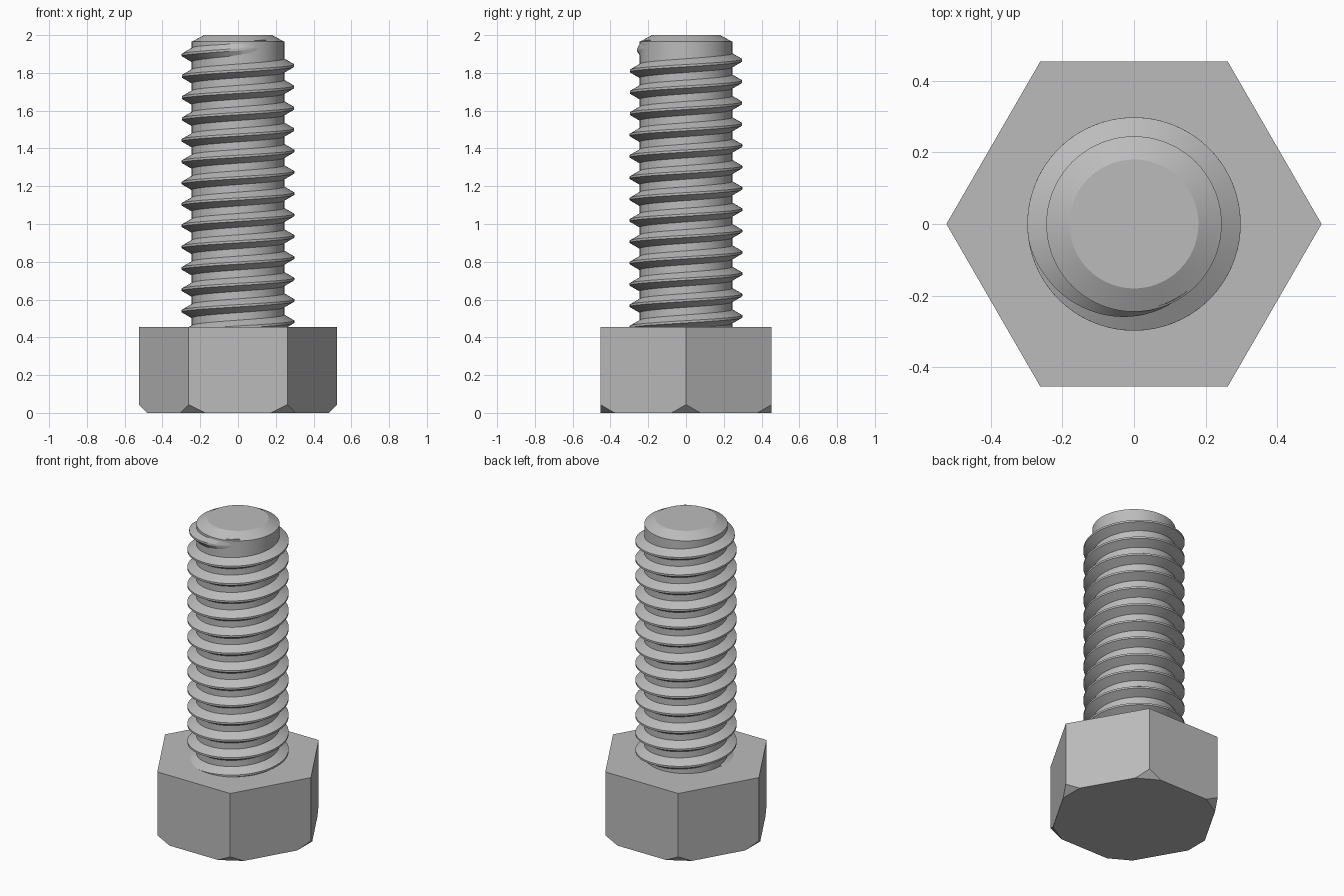
import bpy, bmesh
from math import cos, sin, pi, radians, tan

if "Cube" in bpy.data.objects:
    bpy.data.objects.remove(bpy.data.objects["Cube"], do_unlink=True)

HEAD_R, HEAD_H, CUT = 0.524, 0.455, 0.044
ROOT_R, CREST_R, TOP = 0.245, 0.298, 2.0
PITCH, CREST_W = 0.113, 0.012
SEGS = 72

steel = bpy.data.materials.new("steel_grey")
steel.use_nodes = True
grey = (0.5, 0.5, 0.5, 1)
steel.diffuse_color = grey
steel.node_tree.nodes["Principled BSDF"].inputs["Base Color"].default_value = grey


def finish(bm, name, smooth=False):
    bmesh.ops.recalc_face_normals(bm, faces=bm.faces)
    mesh = bpy.data.meshes.new(name)
    bm.to_mesh(mesh)
    bm.free()
    obj = bpy.data.objects.new(name, mesh)
    bpy.context.collection.objects.link(obj)
    mesh.materials.append(steel)
    if smooth:
        bpy.ops.object.select_all(action="DESELECT")
        obj.select_set(True)
        bpy.context.view_layer.objects.active = obj
        bpy.ops.object.shade_smooth_by_angle(angle=radians(25))
    return obj


def polar(r, a, z):
    return (r * cos(a), r * sin(a), z)


# Hexagonal head, with a flat cut across each lower corner
bm = bmesh.new()
base = [bm.verts.new(polar(HEAD_R, k * pi / 3, 0)) for k in range(6)]
face = bm.faces.new(base)
up = bmesh.ops.extrude_face_region(bm, geom=[face])["geom"]
bmesh.ops.translate(bm, vec=(0, 0, HEAD_H),
                    verts=[v for v in up if isinstance(v, bmesh.types.BMVert)])
for k in range(6):
    a = k * pi / 3
    cut = bmesh.ops.bisect_plane(
        bm, geom=bm.verts[:] + bm.edges[:] + bm.faces[:],
        plane_co=polar(HEAD_R - CUT, a, 0), plane_no=polar(1, a, -1),
        clear_outer=True)["geom_cut"]
    bmesh.ops.contextual_create(bm, geom=[e for e in cut if isinstance(e, bmesh.types.BMEdge)])
finish(bm, "hex_head")

# Shank core with a chamfered tip
bm = bmesh.new()
rings = []
for r, z in [(ROOT_R, HEAD_H - 0.02), (ROOT_R, 1.965), (0.18, TOP)]:
    rings.append([bm.verts.new(polar(r, 2 * pi * i / SEGS, z)) for i in range(SEGS)])
for lo, hi in zip(rings, rings[1:]):
    for i in range(SEGS):
        j = (i + 1) % SEGS
        bm.faces.new((lo[i], lo[j], hi[j], hi[i]))
bm.faces.new(rings[-1])
finish(bm, "shank", True)

# Helical thread ridge, rising counterclockwise and fading out near the tip
bm = bmesh.new()
FADE_START, FADE_END = radians(190), radians(308)
START = radians(180) - 2 * pi * 13
Z_REF = 1.895            # crest height where the angle is 180 degrees
steps = int((FADE_END - START) / (2 * pi) * SEGS)
sunk = ROOT_R - 0.006
previous = None
for i in range(steps + 1):
    a = START + (FADE_END - START) * i / steps
    z = Z_REF + PITCH * (a - pi) / (2 * pi)
    fade = min(1, max(0, (FADE_END - a) / (FADE_END - FADE_START)))
    crest = sunk + (CREST_R - sunk) * fade
    half = CREST_W / 2 + (CREST_R - sunk) * tan(radians(30))
    section = [(sunk, -half), (crest, -CREST_W / 2), (crest, CREST_W / 2), (sunk, half)]
    ring = [bm.verts.new(polar(r, a, z + dz)) for r, dz in section]
    if previous:
        for k in range(3):
            bm.faces.new((previous[k], ring[k], ring[k + 1], previous[k + 1]))
    else:
        bm.faces.new(ring)
    previous = ring
finish(bm, "thread", True)
